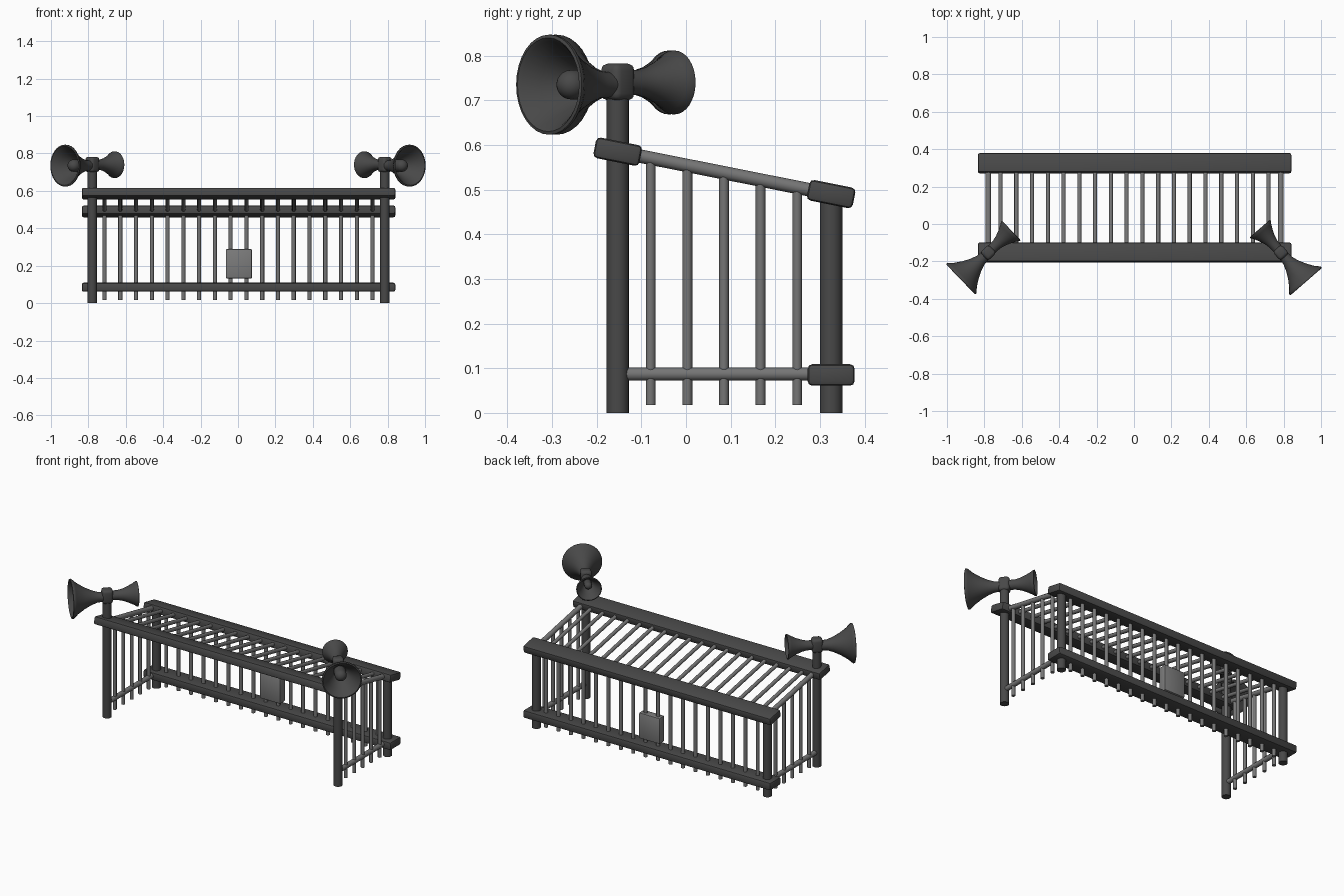
import bpy, bmesh, math
from mathutils import Vector, Matrix

if "Cube" in bpy.data.objects:
    bpy.data.objects.remove(bpy.data.objects["Cube"])

CX = 0.003                    # centre of the frame in x
PX = 0.782                    # post offset from centre
YF, YB = -0.153, 0.325        # front and back post lines
ZF, ZB = 0.585, 0.490         # heights of the top rails
TILT = math.atan2(ZF - ZB, YB - YF)


def mat(name, v):
    m = bpy.data.materials.new(name)
    m.diffuse_color = (v, v, v, 1)
    m.use_nodes = True
    m.node_tree.nodes["Principled BSDF"].inputs["Base Color"].default_value = m.diffuse_color
    return m


DARK = mat("dark grey metal", 0.065)
GREY = mat("mid grey metal", 0.18)
PLATE = mat("grey box", 0.2)


def finish(name, bm, material, matrix=None, angle=40):
    bmesh.ops.recalc_face_normals(bm, faces=bm.faces)
    me = bpy.data.meshes.new(name)
    bm.to_mesh(me)
    bm.free()
    ob = bpy.data.objects.new(name, me)
    bpy.context.collection.objects.link(ob)
    me.materials.append(material)
    if matrix:
        ob.matrix_world = matrix
    bpy.ops.object.select_all(action='DESELECT')
    ob.select_set(True)
    bpy.context.view_layer.objects.active = ob
    bpy.ops.object.shade_smooth_by_angle(angle=math.radians(angle))
    return ob


def tube(bm, a, b, r, seg=12):
    a, b = Vector(a), Vector(b)
    d = b - a
    m = Matrix.Translation((a + b) / 2) @ d.to_track_quat('Z', 'Y').to_matrix().to_4x4()
    bmesh.ops.create_cone(bm, cap_ends=True, segments=seg, radius1=r, radius2=r,
                          depth=d.length, matrix=m)


def box(name, size, loc, material, bevel, rot=None, seg=2):
    bm = bmesh.new()
    bmesh.ops.create_cube(bm, size=1, matrix=Matrix.Diagonal((*size, 1)))
    bmesh.ops.bevel(bm, geom=bm.edges[:], offset=bevel, segments=seg,
                    profile=0.5, affect='EDGES')
    m = Matrix.Translation(loc)
    return finish(name, bm, material, m @ rot if rot else m)


def slope_z(y):
    return ZF + (ZB - ZF) * (y - YF) / (YB - YF)


def lathe(name, profile, matrix, seg=32):
    # profile of (radius, distance) revolved around local z
    bm = bmesh.new()
    vs = [bm.verts.new((r, 0, z)) for r, z in profile]
    es = [bm.edges.new(p) for p in zip(vs, vs[1:])]
    bmesh.ops.spin(bm, geom=vs + es, cent=(0, 0, 0), axis=(0, 0, 1),
                   angle=2 * math.pi, steps=seg)
    bmesh.ops.remove_doubles(bm, verts=bm.verts, dist=1e-5)
    finish(name, bm, DARK, matrix, 45)


# long rails
tilt = Matrix.Rotation(-TILT, 4, 'X')
box("front_top_rail", (1.676, 0.105, 0.047), (CX, YF, ZF), DARK, 0.01, tilt)
box("back_top_rail", (1.676, 0.105, 0.047), (CX, YB, ZB), DARK, 0.01, tilt)
box("back_bottom_rail", (1.676, 0.105, 0.048), (CX, YB, 0.085), DARK, 0.01)

# back panel bars and roof bars
back, roof = bmesh.new(), bmesh.new()
for i in range(18):
    x = CX + (i - 8.5) * 0.0843
    tube(back, (x, YB, 0.018), (x, YB, ZB), 0.011)
    tube(roof, (x, YF, ZF), (x, YB, ZB), 0.011)
finish("back_bars", back, GREY)
finish("roof_bars", roof, GREY)

# small box on the back panel
box("control_box", (0.14, 0.05, 0.157), (0.005, YB, 0.21), PLATE, 0.006)

# horn profile: outer flare, rim, hollow throat, rounded plug
HORN = [(0.0, 0.02), (0.028, 0.02), (0.030, 0.055), (0.042, 0.09), (0.062, 0.13),
        (0.088, 0.17), (0.103, 0.186), (0.112, 0.197), (0.112, 0.204), (0.105, 0.206),
        (0.098, 0.199), (0.075, 0.162), (0.052, 0.122), (0.035, 0.085), (0.033, 0.085)]
PLUG = [(0.033 * math.cos(a * math.pi / 12), 0.138 + 0.033 * math.sin(a * math.pi / 12))
        for a in range(7)]
SMALL = [(0.0, 0.02), (0.027, 0.02), (0.028, 0.06), (0.035, 0.09), (0.047, 0.12),
         (0.062, 0.15), (0.0715, 0.164), (0.0715, 0.169), (0.067, 0.171), (0.062, 0.165),
         (0.047, 0.138), (0.033, 0.108), (0.023, 0.085), (0.021, 0.085)]
SPLUG = [(0.021 * math.cos(a * math.pi / 12), 0.122 + 0.021 * math.sin(a * math.pi / 12))
         for a in range(7)]

for s, side, ang in ((-1, "left", 46), (1, "right", 41)):
    x = CX + s * PX
    # posts
    for n, y, top in (("front", YF, 0.74), ("back", YB, ZB)):
        bm = bmesh.new()
        tube(bm, (x, y, 0), (x, y, top), 0.025, 20)
        finish(f"{side}_{n}_post", bm, DARK)
    # side frame tubes and bars
    bm = bmesh.new()
    tube(bm, (x, YF, ZF), (x, YB, ZB), 0.015)
    tube(bm, (x, YF, 0.087), (x, YB, 0.087), 0.015)
    for i in range(5):
        y = -0.079 + i * 0.082
        tube(bm, (x, y, 0.018), (x, y, slope_z(y)), 0.011)
    finish(f"{side}_side_bars", bm, GREY)
    # horn loudspeakers on a hub
    t = math.radians(ang)
    d = Vector((s * math.sin(t), -math.cos(t), 0))
    box(f"{side}_horn_hub", (0.062, 0.062, 0.083), (x, YF, 0.741), DARK, 0.016,
        Matrix.Rotation(s * t, 4, 'Z'), 3)
    for nm, prof, v, z in (("large_horn", HORN + PLUG, d, 0.735),
                           ("small_horn", SMALL + SPLUG, -d, 0.74)):
        lathe(f"{side}_{nm}", prof, Matrix.Translation((x, YF, z))
              @ v.to_track_quat('Z', 'Y').to_matrix().to_4x4())
